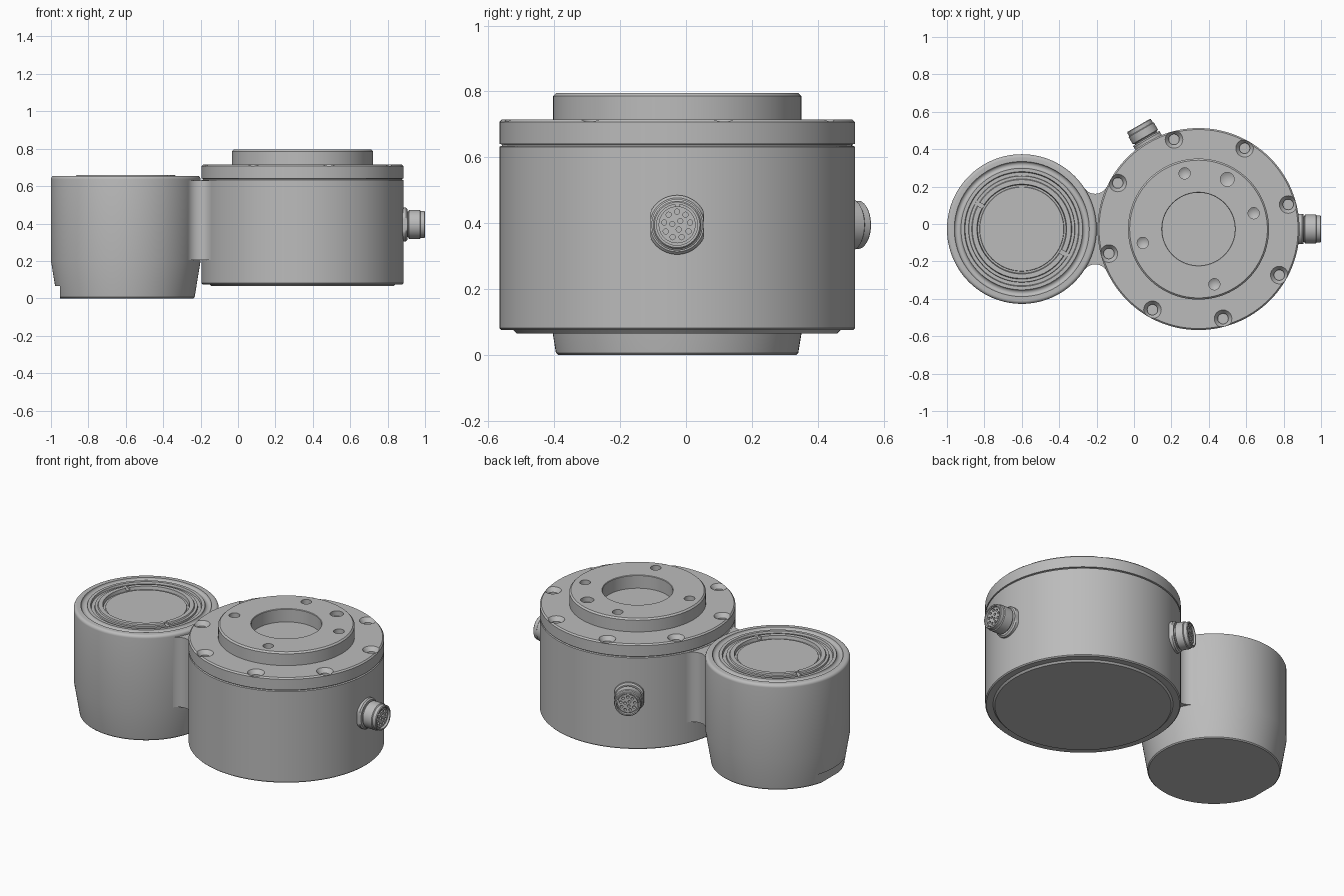
import bpy, bmesh, math
from mathutils import Matrix, Vector

cube = bpy.data.objects.get("Cube")
if cube:
    bpy.data.objects.remove(cube, do_unlink=True)

grey = bpy.data.materials.new("machined grey")
grey.use_nodes = True
grey.diffuse_color = (0.5, 0.5, 0.5, 1)
grey.node_tree.nodes["Principled BSDF"].inputs["Base Color"].default_value = (0.5, 0.5, 0.5, 1)

CY = -0.027
DRUM = Vector((0.345, CY, 0))
CUP = Vector((-0.6, CY, 0))
DRUM_R, CUP_R = 0.54, 0.4


def lathe(bm, profile, steps=128, matrix=Matrix()):
    """Revolve (radius, height) points about z, then place the result."""
    part = bmesh.new()
    verts = [part.verts.new((r, 0, z)) for r, z in profile]
    edges = [part.edges.new(pair) for pair in zip(verts, verts[1:])]
    bmesh.ops.spin(part, geom=verts + edges, axis=(0, 0, 1), cent=(0, 0, 0),
                   angle=math.tau, steps=steps)
    bmesh.ops.remove_doubles(part, verts=part.verts, dist=1e-5)
    bmesh.ops.recalc_face_normals(part, faces=part.faces)
    part.transform(matrix)
    mesh = bpy.data.meshes.new("lathe")
    part.to_mesh(mesh)
    part.free()
    bm.from_mesh(mesh)
    bpy.data.meshes.remove(mesh)


def box(bm, centre, size, turn=0, pivot=Vector()):
    matrix = (Matrix.Translation(pivot) @ Matrix.Rotation(turn, 4, 'Z')
              @ Matrix.Translation(centre) @ Matrix.Diagonal((*size, 1)))
    bmesh.ops.create_cube(bm, size=1, matrix=matrix)


def make(name, bm):
    mesh = bpy.data.meshes.new(name)
    bm.to_mesh(mesh)
    bm.free()
    mesh.materials.append(grey)
    obj = bpy.data.objects.new(name, mesh)
    bpy.context.collection.objects.link(obj)
    return obj


def finish(obj, cutter_bm=None):
    """Cut away the cutter shapes, then smooth while keeping sharp edges."""
    bpy.ops.object.select_all(action='DESELECT')
    bpy.context.view_layer.objects.active = obj
    obj.select_set(True)
    if cutter_bm:
        cutter = make(obj.name + "_cutter", cutter_bm)
        cutter.hide_render = True
        mod = obj.modifiers.new("cut", 'BOOLEAN')
        mod.operation, mod.solver, mod.object = 'DIFFERENCE', 'EXACT', cutter
        bpy.ops.object.modifier_apply(modifier=mod.name)
        bpy.data.objects.remove(cutter, do_unlink=True)
    bpy.ops.object.shade_smooth_by_angle(angle=math.radians(25))


def polar(centre, radius, degrees):
    a = math.radians(degrees)
    return centre + Vector((radius * math.cos(a), radius * math.sin(a), 0))


# Main drum body with a stepped underside and a seam groove on top
bm = bmesh.new()
lathe(bm, [(0, 0.065), (0.487, 0.065), (0.497, 0.075), (0.534, 0.075), (DRUM_R, 0.081),
           (DRUM_R, 0.632), (0.534, 0.635), (0, 0.635)], matrix=Matrix.Translation(DRUM))
finish(make("main_drum", bm))

# Cover flange with raised hub and central bore
bm = bmesh.new()
lathe(bm, [(0, 0.63), (0.532, 0.63), (0.532, 0.639), (DRUM_R, 0.641), (DRUM_R, 0.707),
           (0.532, 0.715), (0.377, 0.715), (0.377, 0.786), (0.368, 0.795),
           (0.197, 0.795), (0.194, 0.792), (0.194, 0.715), (0, 0.715)],
      matrix=Matrix.Translation(DRUM))
cut = bmesh.new()
for i in range(8):  # countersunk flange holes
    lathe(cut, [(0, 0.675), (0.028, 0.675), (0.028, 0.69), (0.047, 0.715), (0.047, 0.74), (0, 0.74)],
          32, Matrix.Translation(polar(DRUM, 0.497, 15.3 + 45 * i)))
for degrees, r in ((104, 0.03), (60, 0.037), (16, 0.03), (194, 0.03), (286, 0.03)):  # hub holes
    lathe(cut, [(0, 0.745), (r, 0.765), (r, 0.82), (0, 0.82)],
          32, Matrix.Translation(polar(DRUM, 0.307, degrees)))
finish(make("cover_hub", bm), cut)

# Side cup: tapered foot, rounded rim and concentric rings on top
bm = bmesh.new()
groove = [(0.343 + 0.018 * math.cos(a), 0.655 - 0.016 * math.sin(a))
          for a in (math.pi * k / 8 for k in range(9))]
rim = [(0.382 + 0.018 * math.cos(a), 0.637 + 0.018 * math.sin(a))
       for a in (math.pi * k / 12 for k in range(7))]
lathe(bm, [(0, 0), (0.362, 0), (0.368, 0.006), (CUP_R, 0.2)] + rim + groove
      + [(0.307, 0.655), (0.303, 0.643), (0.285, 0.643), (0.283, 0.652), (0.268, 0.652),
         (0.264, 0.659), (0.24, 0.659), (0.236, 0.64), (0.226, 0.64), (0.224, 0.644), (0, 0.644)],
      matrix=Matrix.Translation(CUP))
cut = bmesh.new()
for degrees in (150, -30):
    box(cut, (0.264, 0, 0.665), (0.075, 0.022, 0.04), math.radians(degrees), CUP)
box(cut, (-0.403, 0, 0.02), (0.1, 0.4, 0.09), 0, CUP)  # foot notch
finish(make("side_cup", bm), cut)

# Bridge with concave sides tangent to both drums
FILLET = 0.07
gap = DRUM.x - CUP.x
a, b = CUP_R + FILLET, DRUM_R + FILLET
along = (a * a - b * b + gap * gap) / (2 * gap)
across = math.sqrt(a * a - along * along)
start = math.atan2(-across, -along)
end = math.atan2(-across, gap - along)
side = []
for k in range(17):
    t = start + (end - start) * k / 16
    side.append((CUP.x + along + FILLET * math.cos(t), across + FILLET * math.sin(t)))
outline = side + [(x, -y) for x, y in reversed(side)]
bm = bmesh.new()
face = bm.faces.new([bm.verts.new((x, y + CY, 0.205)) for x, y in outline])
top = bmesh.ops.extrude_face_region(bm, geom=[face])["geom"]
bmesh.ops.translate(bm, verts=[v for v in top if isinstance(v, bmesh.types.BMVert)],
                    vec=(0, 0, 0.425))
bmesh.ops.recalc_face_normals(bm, faces=bm.faces)
finish(make("bridge", bm))


# Round multi-pin connectors; local z points outward from the drum
def connector(name, degrees, tip):
    place = (Matrix.Translation(DRUM + Vector((0, 0, 0.395)))
             @ Matrix.Rotation(math.radians(degrees), 4, 'Z')
             @ Matrix.Rotation(math.radians(90), 4, 'Y'))
    nut = bmesh.new()
    lathe(nut, [(0, 0.5), (0.09, 0.5), (0.09, 0.552), (0.082, 0.56), (0, 0.56)], 64)
    for v in nut.verts:  # two wrench flats
        v.co.y = max(-0.081, min(0.081, v.co.y))
    nut.transform(place)
    finish(make(name + "_nut", nut))

    bm = bmesh.new()
    lathe(bm, [(0, 0.52), (0.068, 0.52), (0.068, 0.565), (0.078, 0.57), (0.078, tip - 0.028),
               (0.073, tip - 0.024), (0.073, tip - 0.004), (0.069, tip), (0.062, tip),
               (0.062, tip - 0.02), (0.056, tip - 0.02), (0.056, tip - 0.01), (0, tip - 0.01)],
          64, place)
    cut = bmesh.new()
    for count, radius in ((3, 0.015), (9, 0.04)):
        for i in range(count):
            pin = polar(Vector(), radius, 360 * i / count + 20)
            lathe(cut, [(0, tip - 0.035), (0.008, tip - 0.035), (0.008, tip + 0.01), (0, tip + 0.01)],
                  12, place @ Matrix.Translation(pin))
    finish(make(name + "_socket", bm), cut)

    key = bmesh.new()
    box(key, (-0.059, 0, tip - 0.012), (0.01, 0.014, 0.016))
    key.transform(place)
    finish(make(name + "_key", key))


connector("side_connector", 0, 0.655)
connector("rear_connector", 120, 0.64)
